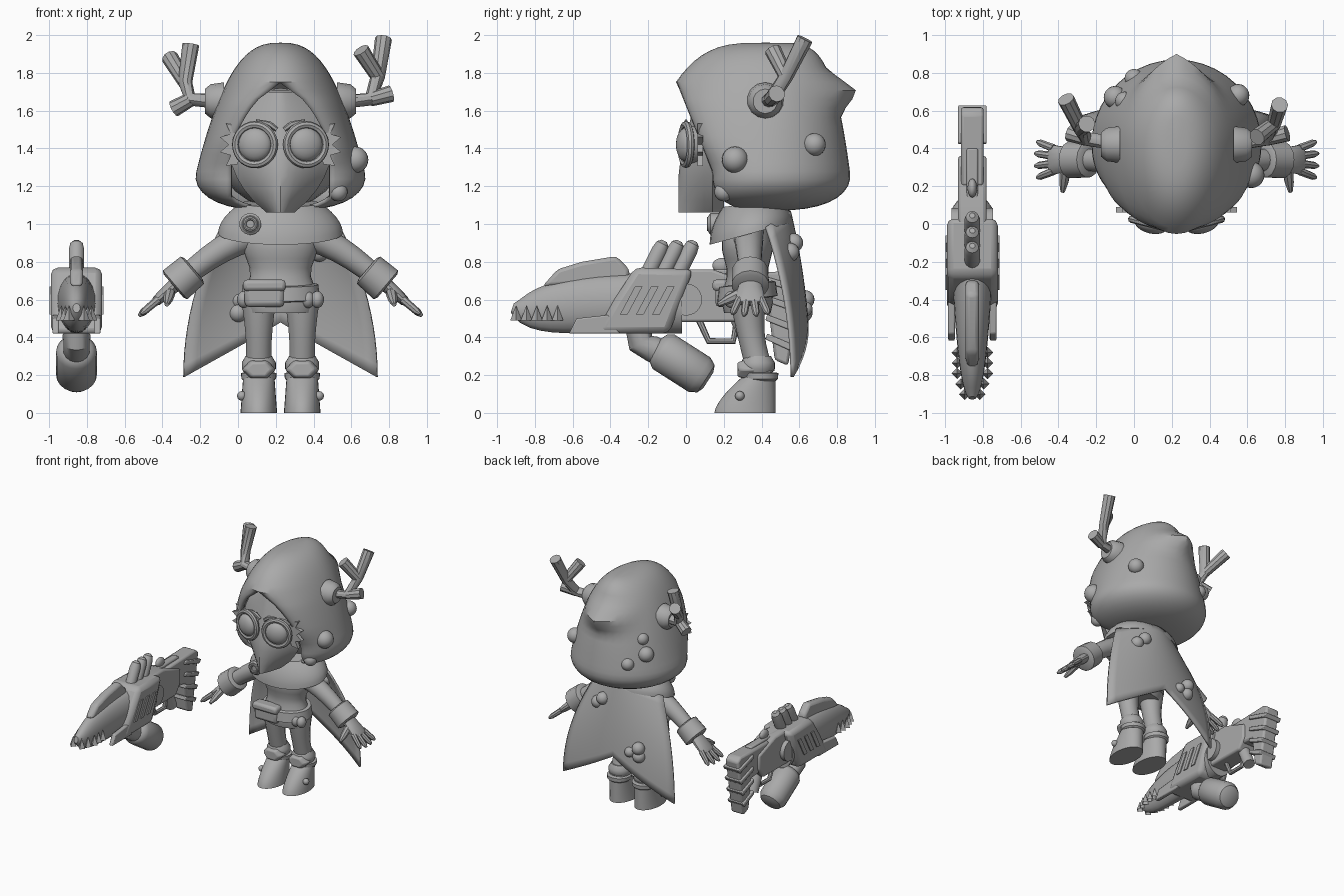
import bpy, bmesh
from math import sin, cos, pi, tau, radians
from mathutils import Vector, Matrix

if "Cube" in bpy.data.objects:
    bpy.data.objects.remove(bpy.data.objects["Cube"], do_unlink=True)

clay = bpy.data.materials.new("plain_grey")
clay.use_nodes = True
grey = (.4, .4, .4, 1)
clay.diffuse_color = grey
clay.node_tree.nodes["Principled BSDF"].inputs["Base Color"].default_value = grey

MIDDLE = .225  # centre line of the figure
GUN = -.855    # centre line of the blaster
SIDES = (("right", -1), ("left", 1))
parts = []


def finish(name, bm, bevel=0, thickness=0):
    bmesh.ops.remove_doubles(bm, verts=bm.verts, dist=.0005)
    bmesh.ops.recalc_face_normals(bm, faces=bm.faces)
    mesh = bpy.data.meshes.new(name)
    bm.to_mesh(mesh)
    bm.free()
    mesh.materials.append(clay)
    part = bpy.data.objects.new(name, mesh)
    bpy.context.collection.objects.link(part)
    if thickness:
        shell = part.modifiers.new("thickness", 'SOLIDIFY')
        shell.thickness, shell.offset = thickness, -1
    if bevel:
        edge = part.modifiers.new("soft_edges", 'BEVEL')
        edge.width, edge.segments = bevel, 2
    parts.append(part)


def loft(name, rows, closed=True, caps=True, **options):
    """Skin a list of equally long rows of points."""
    bm = bmesh.new()
    grid = [[bm.verts.new(point) for point in row] for row in rows]
    count = len(grid[0])
    for low, high in zip(grid, grid[1:]):
        for i in range(count if closed else count - 1):
            j = (i + 1) % count
            bm.faces.new((low[i], low[j], high[j], high[i]))
    if closed and caps:
        bm.faces.new(grid[0])
        bm.faces.new(grid[-1])
    finish(name, bm, **options)


def steps(count):
    return [i / count for i in range(count + 1)]


def circle(count):
    return [(cos(tau * i / count), sin(tau * i / count)) for i in range(count)]


def ellipse(x, y, z, rx, ry, slope=0):
    return [(x + rx * c, y + ry * s, z + slope * s) for c, s in circle(28)]


def tube(name, points, radii, sides=14):
    """Round sections along a path; a radius may be a pair for flat sections."""
    path = [Vector(point) for point in points]
    planar = all(abs(point.x - path[0].x) < .001 for point in path)
    reference = Vector((planar, not planar, 0))
    if not isinstance(radii, list):
        radii = [radii] * len(path)
    rows = []
    for i, (point, radius) in enumerate(zip(path, radii)):
        along = (path[min(i + 1, len(path) - 1)] - path[max(i - 1, 0)]).normalized()
        across = along.cross(reference).normalized()
        other = across.cross(along)
        a, b = radius if isinstance(radius, tuple) else (radius, radius)
        rows.append([point + across * a * c + other * b * s for c, s in circle(sides)])
    loft(name, rows)


def ball(name, place, size, turn=Matrix()):
    bm = bmesh.new()
    bmesh.ops.create_uvsphere(bm, u_segments=20, v_segments=12, radius=1)
    scale = size if isinstance(size, tuple) else (size, size, size)
    bm.transform(Matrix.Translation(place) @ turn @ Matrix.Diagonal((*scale, 1)))
    finish(name, bm)


def box(name, place, size, bevel):
    bm = bmesh.new()
    bmesh.ops.create_cube(bm, size=1)
    bm.transform(Matrix.Translation(place) @ Matrix.Diagonal((*size, 1)))
    finish(name, bm, bevel=bevel)


def slab(name, outline, x, half, bevel=0):
    """Side outline (y, z) given a thickness along x."""
    loft(name, [[(x + side * half, y, z) for y, z in outline] for side in (-1, 1)], bevel=bevel)


def ring(name, place, radius, thick, axis):
    turn = axis.to_track_quat('Z', 'Y')
    spokes = circle(28)
    rows = [[Vector(place) + turn @ Vector(((radius + thick * c) * x, (radius + thick * c) * y, thick * s))
             for c, s in circle(8)] for x, y in spokes + spokes[:1]]
    loft(name, rows, caps=False)


# Hood: open arcs round the face, pointed at the back
def hood_row(t):
    z = 1.07 + .89 * (1 - cos(pi * t)) / 2
    crown = min(1, max(0, (1.96 - z) / .7))
    rim = max(0, 1 - max(0, (1.25 - z) / .18) ** 2) ** .35
    wide = .45 * crown ** .38 * rim
    back = .45 * crown ** .2 * rim
    tip = .12 * max(0, 1 - abs(z - 1.7) / .12)
    front = min(.68 * crown ** .3, .47 - .4 * (1.75 - z)) if z < 1.75 else .68 * crown ** .3
    front = max(front, .28) * rim if z < 1.75 else front
    opening = min(.26 * min(1, max(0, (1.72 - z) / .3)) ** .5, wide * .7)
    half = []
    for a in steps(10)[:-1]:
        half.append((opening + (wide - opening) * sin(a * pi / 2), -front * cos(a * pi / 2)))
    for a in steps(10):
        x = wide * cos(a * pi / 2)
        half.append((x, back * sin(a * pi / 2) + tip * max(0, 1 - x * 4)))
    both = half + [(-x, y) for x, y in half[-2::-1]]
    return [(MIDDLE + x, .42 + y, z) for x, y in both]


loft("hood", [hood_row(t) for t in steps(28)], closed=False, thickness=.02)


# Beaked mask with a centre ridge, over a plain head
def mask_row(t):
    wide = .27 * sin(pi * (.05 + .85 * t)) ** .7
    deep = .18 - .15 * max(0, t - .35)
    arc = [(MIDDLE + wide * k, .14 - deep * (1 - abs(k) ** 1.5)) for k in (2 * u - 1 for u in steps(12))]
    return [(x, y, 1.06 + .64 * t) for x, y in arc + [(MIDDLE, .2)]]


loft("mask", [mask_row(t) for t in steps(10)])
ball("head", (MIDDLE, .44, 1.4), (.34, .33, .32))

for side, s in SIDES:
    def at(x, y, z):
        return Vector((MIDDLE + s * x, y, z))

    # Goggles, brows and ragged side tabs
    look = Vector((s / 4, -1, 0))
    eye = at(.135, 0, 1.42)
    ring(side + "_goggle_rim", eye, .105, .02, look)
    ball(side + "_lens", eye, (.09, .09, .05), look.to_track_quat('Z', 'Y').to_matrix().to_4x4())
    tube(side + "_goggle_barrel", [eye, eye - look * .1], .1)
    tube(side + "_brow", [at(.02, 0, 1.5), at(.06, 0, 1.53), at(.13, 0, 1.55)], [.012, .015, .005], 6)
    fringe = []
    for k in range(9):
        reach, angle = (.19 if k % 2 else .14), radians(12 * k - 48)
        fringe.append((reach * cos(angle), reach * sin(angle)))
    loft(side + "_goggle_tab", [[eye + Vector((s * x, y, z)) for x, z in fringe + [(.05, 0)]] for y in (.06, .09)])

    # Antler collar
    tube(side + "_antler_collar", [at(.3, .42, 1.65), at(.37, .42, 1.65), at(.4, .42, 1.65)], [.1, .09, .065])

    # Arm, cuff and spread hand
    shoulder, wrist = at(.1, .33, .96), at(.52, .34, .71)
    bend = Vector((0, 0, .03))
    tube(side + "_arm", [shoulder.lerp(wrist, t) + bend * sin(pi * t) for t in steps(6)], [.085 - .03 * t for t in steps(6)])
    reach = Vector((s * .76, 0, -.65))
    tube(side + "_cuff", [wrist + reach * d for d in (-.08, -.07, .05, .06)], [.075, .095, .1, .08])
    tube(side + "_palm", [wrist + reach * d for d in (0, .1, .18, .2)], [(.04, .05), (.035, .07), (.027, .08), (.018, .07)])
    for finger, f in (("index", -1.5), ("middle", -.5), ("ring", .5), ("little", 1.5)):
        base = wrist + reach * .17 + Vector((0, f * .04, 0))
        way = reach + Vector((0, f / 5, 0))
        span = .14 - .015 * abs(f)
        tube(f"{side}_{finger}_finger", [base, base + way * span * .8, base + way * span], [.022, .019, .008], 8)
    base = wrist + reach * .08
    tube(side + "_thumb", [base + Vector((s * d / 8, -d, -d / 2)) for d in (.05, .12, .17)], [.03, .025, .012], 8)

    # Leg, boot and knee pad
    x = MIDDLE + s * .115
    tube(side + "_leg", [(x, .33 + .07 * t * t, .6 - .4 * t) for t in steps(8)],
         [.095 - .02 * sin(pi * t * .8) - .01 * t for t in steps(8)])
    loft(side + "_trouser_puff", [ellipse(x, .38, .3 - .1 * t, r, r) for t, r in zip(steps(3), (.07, .09, .09, .07))])
    boot = []
    for t in steps(8):
        toe = .15 + .16 * t ** 1.5
        boot.append(ellipse(x, (toe + .475) / 2, .2 * t, .097 - .015 * t, (.475 - toe) / 2))
    loft(side + "_boot", boot)
    loft(side + "_boot_cuff", [ellipse(x, .395, z, r, r) for z, r in ((.17, .08), (.18, .092), (.21, .094), (.215, .078))])
    loft(side + "_knee_pad", [[(x + r * c, y + abs(c) / 50, .23 + .6 * r * sn) for c, sn in circle(6)]
                              for y, r in ((.26, .07), (.29, .09), (.35, .09))], bevel=.01)
    ball(side + "_boot_stud", (x + s * .09, .285, .09), .025)


# Antlers: a bent main stem, a branch and a stub with blunt ends
def antler(side, root, elbow, fork, tip, branch_tip, stub_tip):
    stems = {"antler": (root, elbow, fork, tip), "antler_branch": (fork, branch_tip), "antler_stub": (elbow, stub_tip)}
    for name, path in stems.items():
        tube(f"{side}_{name}", path, [.038] * (len(path) - 1) + [.045], 10)


antler("left", (.57, .43, 1.65), (.7, .45, 1.66), (.74, .53, 1.78), (.77, .63, 1.98), (.65, .46, 1.92), (.81, .48, 1.69))
antler("right", (-.12, .43, 1.65), (-.25, .45, 1.66), (-.28, .5, 1.75), (-.25, .53, 1.95), (-.36, .66, 1.88), (-.34, .48, 1.61))

# Round spots on hood and cape
for x, y, z, r in ((.62, .26, 1.34, .07), (.53, .2, 1.17, .05), (.55, .68, 1.42, .06), (-.1, .67, 1.43, .06),
                   (0, .77, 1.36, .05), (-.05, .65, 1.54, .05), (.37, .57, .9, .05), (.43, .55, .85, .05),
                   (0, .63, .6, .05), (0, .62, .53, .05), (.08, .63, .55, .04)):
    ball("spot", (x, y, z), r)


# Cape: flared sheet with a notched hem
def cape_point(u, v):
    top, hem = 1.07 - .08 * u * u, .48 - .29 * abs(u)
    z = top + (hem - top) * v
    rise = ((z - .19) / .86) ** 2
    return MIDDLE + u * (.515 - .23 * rise), .66 - .1 * rise - (.09 + .06 * rise) * u * u, z


loft("cape", [[cape_point(2 * u - 1, v) for u in steps(16)] for v in steps(12)], closed=False, thickness=.018)

# Neck scarf, clasp, torso and belt
loft("scarf", [ellipse(MIDDLE, .345, .95 + .16 * t, .33 - .12 * t * t, .22 - .07 * t * t, .06 - .04 * t) for t in steps(6)])
clasp = Vector((.065, .12, 1))
back = Vector((0, 1, 0))
tube("clasp", [clasp + back * d for d in (.08, .01, 0)], [.058, .058, .045])
ring("clasp_rim", clasp, .03, .01, back)
torso = []
for t in steps(12):
    wide = (.18 + .02 * cos(4 * pi * (t - .12))) * (1 - 2 * max(0, t - .8))
    torso.append(ellipse(MIDDLE, .325, .53 + .57 * t, wide, wide * .68))
loft("torso", torso)
loft("belt", [ellipse(MIDDLE, .325, z, r, r - .05, .015) for z, r in ((.6, .19), (.605, .21), (.68, .2), (.685, .18))])
box("belt_pouch", (.14, .2, .63), (.21, .09, .14), .025)
box("pouch_flap", (.14, .19, .675), (.225, .1, .06), .02)
for x in (.03, .37, .42):
    ball("belt_charm", (x, .24, .6), (.035, .04, .045))

# Blaster nose: rounded sections swelling from the tip
path, sizes = [], []
for t in (u ** 1.5 for u in steps(14)):
    floor, roof = .42 + .11 * (1 - t) ** 12, .74 - .16 * (1 - t) ** 4
    path.append((GUN, .9 * t - .92, (floor + roof) / 2))
    sizes.append(((roof - floor) / 2, max(.02, .12 * t ** .35)))
tube("blaster_nose", path, sizes, 20)

# Teeth, vents and guards on both flanks
for side, s in SIDES:
    for k in range(5):
        bm = bmesh.new()
        bmesh.ops.create_cone(bm, segments=4, radius1=.03, radius2=0, depth=.08)
        bm.transform(Matrix.Translation((GUN + s * (.04 + .04 * min(1, k / 2)), k * .055 - .9, .53)))
        finish(side + "_tooth", bm)
    for k in range(3):
        y = k * .085 - .35
        slab(side + "_vent", [(y, .52), (y + .04, .52), (y + .12, .67), (y + .08, .67)], GUN + s * .135, .008)
    slab(side + "_jaw_guard", [(-.62, .42), (-.58, .5), (-.4, .52), (-.35, .42)], GUN + s * .11, .018, .008)

# Crest, body and exhaust pipes
slab("nose_crest", [(-.76, .67), (-.68, .76), (-.55, .8), (-.37, .83), (-.3, .76), (-.3, .7)], GUN, .035, .02)
slab("blaster_body", [(-.48, .42), (-.09, .42), (.04, .76), (-.27, .77), (-.38, .6)], GUN, .135, .035)
for k in range(3):
    tube("exhaust_pipe", [(GUN, k * .08 - .2 + h / 2, .74 + h) for h in (0, .12, .155, .17)], [.042, .042, .034, .015])

# Receiver, stock with ribs, trigger guard and tank
slab("receiver", [(-.1, .48), (.3, .48), (.36, .56), (.36, .68), (.14, .76), (-.1, .76)], GUN, .075, .015)
tube("side_drum", [(GUN - .11, 0, .6), (GUN + .11, 0, .6)], .085, 24)
box("top_rail", (GUN, .2, .735), (.06, .4, .05), .01)
ball("rear_sight", (GUN, .19, .78), (.025, .05, .04))
slab("stock", [(.2, .54), (.44, .52), (.47, .28), (.54, .25), (.62, .72), (.58, .75), (.2, .74)], GUN, .06, .015)
for k in range(4):
    z, y = .36 + k / 10, .55 + k / 50
    slab("stock_rib", [(.42, z + .03), (y, z - .03), (y + .02, z), (.43, z + .06)], GUN, .075, .006)
tube("trigger_guard", [(GUN, y, z) for y, z in ((.07, .49), (.12, .38), (.25, .38), (.27, .49))], .018, 8)
tube("grip", [(GUN, .27, .52), (GUN, .34, .36)], .045)
tube("tank_neck", [(GUN, y, z) for y, z in ((-.25, .45), (-.24, .37), (-.18, .34), (-.1, .3))], .07)
axis = Vector((0, .83, -.53))
tank = {0: .05, .015: .085, .05: .108, .28: .108, .32: .085, .335: .05}
tube("tank", [Vector((GUN, -.16, .35)) + axis * d for d in tank], list(tank.values()), 20)

# Smooth shading with crisp edges
bpy.ops.object.select_all(action='DESELECT')
for part in parts:
    part.select_set(True)
bpy.context.view_layer.objects.active = parts[0]
bpy.ops.object.shade_smooth_by_angle(angle=radians(35))
